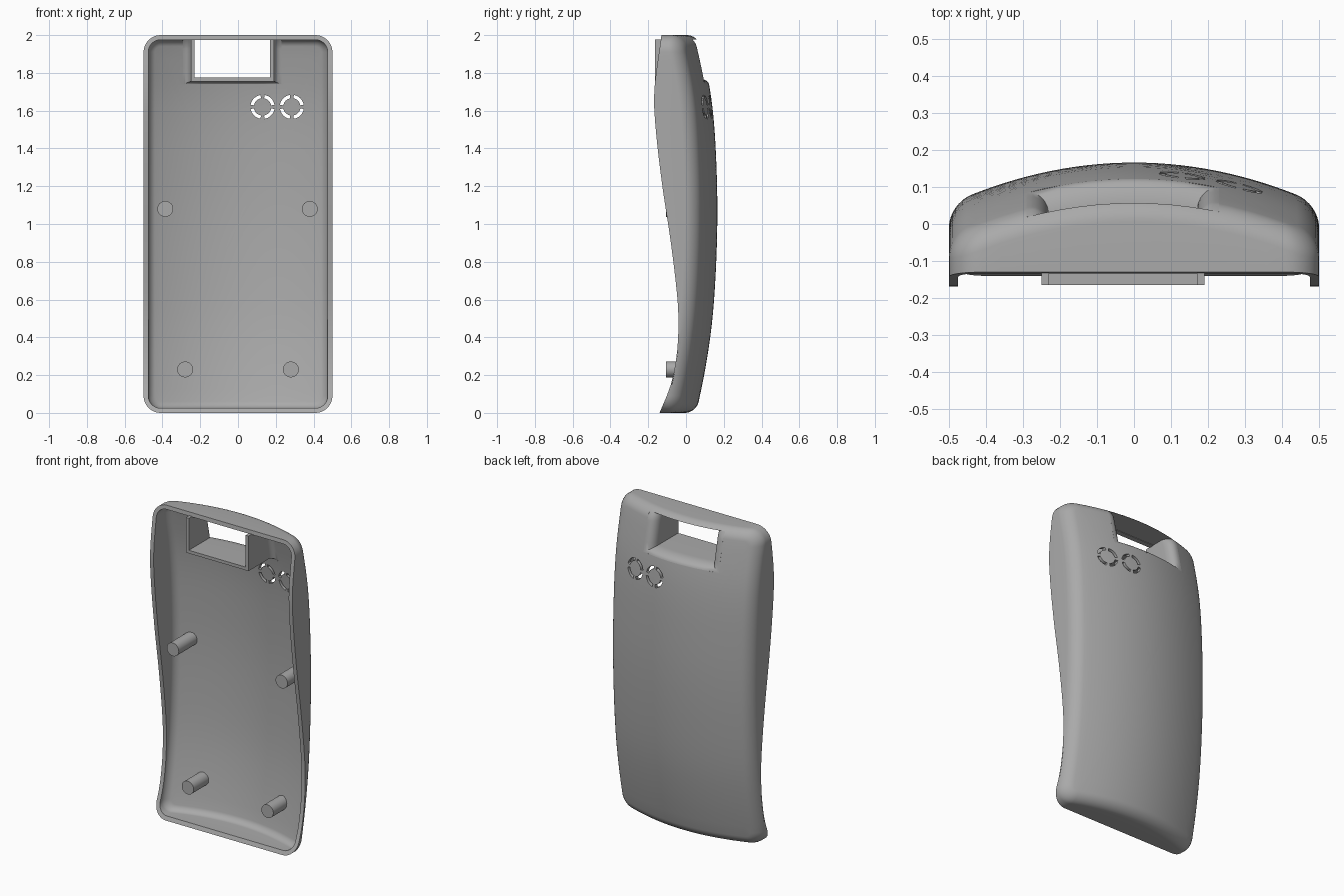
import bpy, bmesh, math
from mathutils import Vector

if "Cube" in bpy.data.objects:
    bpy.data.objects.remove(bpy.data.objects["Cube"])

grey = bpy.data.materials.new("plain_grey")
grey.use_nodes = True
grey.diffuse_color = (0.4, 0.4, 0.4, 1)
grey.node_tree.nodes["Principled BSDF"].inputs["Base Color"].default_value = grey.diffuse_color

WALL, CORNER, FILLET = 0.025, 0.09, 0.06
RIM = [(0, -.14), (.15, -.08), (.3, -.05), (.45, -.04), (.6, -.045), (.9, -.08),
       (1.2, -.125), (1.5, -.16), (1.7, -.168), (2, -.13)]
SPINE = [(0, .055), (.25, .105), (.5, .14), (.8, .16), (1.1, .166), (1.4, .157),
         (1.6, .142), (1.75, .12), (2, .066)]


def curve(keys, z):
    """Smooth interpolation through (z, y) keys."""
    z = min(max(z, keys[0][0]), keys[-1][0])
    n = len(keys)
    i = next(k for k in range(n - 1) if z <= keys[k + 1][0])

    def slope(k):
        a, b = keys[max(k - 1, 0)], keys[min(k + 1, n - 1)]
        return (b[1] - a[1]) / (b[0] - a[0])
    (z0, y0), (z1, y1) = keys[i], keys[i + 1]
    h = z1 - z0
    t = (z - z0) / h
    return (y0 * (1 + 2 * t) * (1 - t) ** 2 + y1 * t * t * (3 - 2 * t)
            + h * t * (1 - t) * (slope(i) * (1 - t) - slope(i + 1) * t))


def skin(x, z, t=0):
    """Depth of the arched back with its rounded edge, t below the surface."""
    qx, qz = abs(x) - .5 + CORNER, abs(z - 1) - 1 + CORNER
    d = CORNER - math.hypot(max(qx, 0), max(qz, 0)) - min(max(qx, qz), 0) - t
    r = FILLET - t
    y = curve(SPINE, z) - .45 * x * x - t
    if d < r:
        y -= r - math.sqrt(max(r * r - (r - max(d, 0)) ** 2, 0))
    return max(y, curve(RIM, z) + .004)


def make(name, verts, faces, angle=35):
    mesh = bpy.data.meshes.new(name)
    mesh.from_pydata(verts, [], faces)
    bm = bmesh.new()
    bm.from_mesh(mesh)
    bmesh.ops.recalc_face_normals(bm, faces=bm.faces)
    bm.to_mesh(mesh)
    bm.free()
    mesh.materials.append(grey)
    ob = bpy.data.objects.new(name, mesh)
    bpy.context.collection.objects.link(ob)
    smooth(ob, angle)
    return ob


def smooth(ob, angle):
    bpy.ops.object.select_all(action='DESELECT')
    ob.select_set(True)
    bpy.context.view_layer.objects.active = ob
    bpy.ops.object.shade_smooth_by_angle(angle=math.radians(angle))


def prism(name, outline, y0, y1):
    """Extrude an (x, z) outline along y."""
    n = len(outline)
    verts = [(x, y, z) for y in (y0, y1) for x, z in outline]
    faces = [(i, (i + 1) % n, n + (i + 1) % n, n + i) for i in range(n)]
    return make(name, verts, faces + [tuple(range(n)), tuple(range(n, 2 * n))])


def cut(ob, cutter):
    mod = ob.modifiers.new("cut", 'BOOLEAN')
    mod.operation, mod.solver, mod.object = 'DIFFERENCE', 'EXACT', cutter
    bpy.context.view_layer.objects.active = ob
    bpy.ops.object.modifier_apply(modifier=mod.name)
    bpy.data.objects.remove(cutter)


# Rounded rectangle outline with outward normals
outline = []
for k, (sx, sz) in enumerate([(1, 1), (-1, 1), (-1, -1), (1, -1)]):
    centre = Vector((sx * (.5 - CORNER), sz * (1 - CORNER)))
    for j in range(9):
        a = (k + j / 8) * math.pi / 2
        nrm = Vector((math.cos(a), math.sin(a)))
        outline.append((centre + nrm * CORNER, nrm))
    steps = 30 if k % 2 else 16
    run = Vector((0, -2 + 2 * CORNER)) if k == 1 else Vector((0, 2 - 2 * CORNER))
    if k % 2 == 0:
        run = Vector((-sx * (1 - 2 * CORNER), 0))
    start = outline[-1][0]
    outline += [(start + run * j / steps, nrm) for j in range(1, steps)]


def shell_rings(t):
    """Rings from the rim over the rounded edge to near the middle."""
    def ring(d, s, rim=False):
        out = []
        for p, nrm in outline:
            q = (p - nrm * d) * s
            z = q.y + 1
            out.append((q.x, curve(RIM, z) if rim else skin(q.x, z, t), z))
        return out
    r = FILLET - t
    rings = [ring(t, 1, True)]
    rings += [ring(t + r * (1 - math.cos(math.pi / 16 * j)), 1) for j in range(9)]
    return rings + [ring(FILLET, 1 - j / 14) for j in range(1, 14)]


# Hollow back shell
outer, inner = shell_rings(0), shell_rings(WALL)
rings = inner[::-1] + outer
n = len(outline)
verts = [v for r in rings for v in r]
faces = [(k * n + i, k * n + (i + 1) % n, (k + 1) * n + (i + 1) % n, (k + 1) * n + i)
         for k in range(len(rings) - 1) for i in range(n)]
verts += [(0, skin(0, 1, WALL), 1), (0, skin(0, 1), 1)]
last = (len(rings) - 1) * n
for i in range(n):
    faces += [(i, (i + 1) % n, len(verts) - 2),
              (last + i, last + (i + 1) % n, len(verts) - 1)]
shell = make("back_shell", verts, faces)

# Window opening
X0, X1, Z0, Z1 = -.23, .17, 1.775, 1.978
FX, FZ = .06, .035
cut(shell, prism("window_cutter", [(X0 - FX, Z0 - FZ), (X1 + FX, Z0 - FZ),
                                   (X1 + FX, Z1), (X0 - FX, Z1)], -.1, .4))

# Two rings of four curved vents
for cx in (.13, .285):
    for q in range(4):
        angles = [math.radians(90 * q + 10 + 70 * j / 8) for j in range(9)]
        arc = [(cx + r * math.cos(a), 1.62 + r * math.sin(a))
               for r, seq in ((.064, angles), (.046, angles[::-1])) for a in seq]
        cut(shell, prism("vent_cutter", arc, -.02, .4))
smooth(shell, 35)

# Window frame: three walls, flared and rounded into the back
path = [(X0, Z1 + (Z0 - Z1) * j / 8, -1, 0) for j in range(8)] + [(X0, Z0, -1, -1)]
path += [(X0 + (X1 - X0) * j / 12, Z0, 0, -1) for j in range(1, 12)]
path += [(X1, Z0, 1, -1)] + [(X1, Z0 + (Z1 - Z0) * j / 8, 1, 0) for j in range(1, 9)]
quarter = [math.pi / 16 * j for j in range(9)]
FRONT, LIP, THICK = -.165, .07, .02


def frame_section(x, z, dx, dz):
    def point(a, t, front=False):
        o = 1 - math.cos(a)
        t *= math.cos(a)
        px, pz = x + dx * (FX * o + t), z + dz * (FZ * o + t)
        return (px, FRONT if front else skin(px, pz) - LIP * (1 - math.sin(a)), pz)
    inside = [point(0, 0, True)] + [point(a, 0) for a in quarter]
    outside = []
    for a in quarter[::-1]:
        px, py, pz = point(a, THICK)
        outside.append((px, py - WALL * math.sin(a), pz))
    return inside + outside + [point(0, THICK, True)]


sections = [frame_section(*p) for p in path]
m = len(sections[0])
faces = [(k * m + i, k * m + (i + 1) % m, (k + 1) * m + (i + 1) % m, (k + 1) * m + i)
         for k in range(len(sections) - 1) for i in range(m)]
faces += [tuple(range(m)), tuple(range((len(sections) - 1) * m, len(sections) * m))]
make("window_frame", [v for s in sections for v in s], faces)

# Four mounting pegs
for name, x, z in (("upper_right_peg", -.385, 1.08), ("upper_left_peg", .38, 1.08),
                   ("lower_right_peg", -.28, .23), ("lower_left_peg", .28, .23)):
    circle = [(x + .042 * math.cos(math.tau * j / 32), z + .042 * math.sin(math.tau * j / 32))
              for j in range(32)]
    prism(name, circle, -.105, skin(x, z) - WALL * .8)
